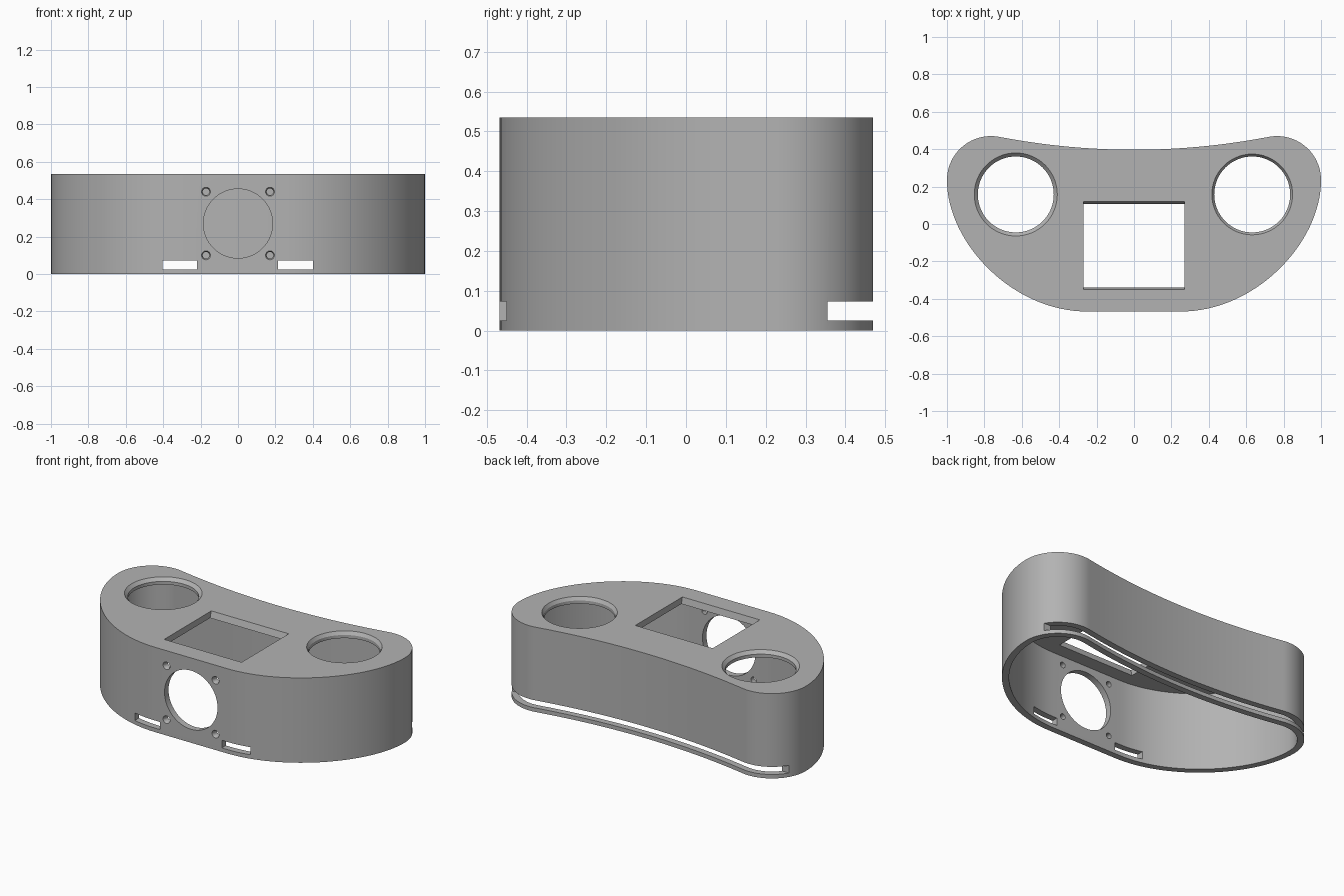
import bpy, bmesh, math
from mathutils import Vector, Matrix

if "Cube" in bpy.data.objects:
    bpy.data.objects.remove(bpy.data.objects["Cube"])

HEIGHT, WALL = 0.535, 0.04

grey = bpy.data.materials.new("plain grey")
grey.use_nodes = True
grey.diffuse_color = (0.45, 0.45, 0.45, 1)
grey.node_tree.nodes["Principled BSDF"].inputs["Base Color"].default_value = (0.45, 0.45, 0.45, 1)


def loft(name, rings, matrix=Matrix()):
    """Closed solid through a stack of (outline, height) rings."""
    bm = bmesh.new()
    loops = [[bm.verts.new((x, y, z)) for x, y in pts] for pts, z in rings]
    n = len(loops[0])
    for a, b in zip(loops, loops[1:]):
        for i in range(n):
            j = (i + 1) % n
            bm.faces.new((a[i], a[j], b[j], b[i]))
    bm.faces.new(loops[0][::-1])
    bm.faces.new(loops[-1])
    bm.transform(matrix)
    bmesh.ops.recalc_face_normals(bm, faces=bm.faces)
    mesh = bpy.data.meshes.new(name)
    bm.to_mesh(mesh)
    bm.free()
    mesh.materials.append(grey)
    obj = bpy.data.objects.new(name, mesh)
    bpy.context.collection.objects.link(obj)
    return obj


def circle(r, n=64):
    return [(r * math.cos(i * math.tau / n), r * math.sin(i * math.tau / n)) for i in range(n)]


def rect(x0, x1, y0, y1):
    return [(x0, y0), (x1, y0), (x1, y1), (x0, y1)]


def half_outline():
    """Right half, from front centre round to back centre."""
    p = [Vector(v) for v in ((0.25, -0.468), (0.65, -0.468), (1, -0.1), (1, 0.235))]
    pts = []
    for i in range(33):
        t = i / 32
        s = 1 - t
        pts.append(p[0] * s**3 + p[1] * 3 * s * s * t + p[2] * 3 * s * t * t + p[3] * t**3)
    for i in range(1, 25):
        a = math.radians(102) * i / 24
        pts.append(Vector((0.765 + 0.235 * math.cos(a), 0.235 + 0.235 * math.sin(a))))
    for i in range(1, 17):
        x = 0.716 * (1 - i / 16)
        pts.append(Vector((x, 0.397 + 0.133 * x * x)))
    return pts


def inset(pts, d):
    out = []
    for i, p in enumerate(pts):
        t = (pts[(i + 1) % len(pts)] - pts[i - 1]).normalized()
        out.append(p + Vector((-t.y, t.x)) * d)
    return out


half = half_outline()
outline = half + [Vector((-p.x, p.y)) for p in reversed(half[:-1])]

# Main body
shell = loft("housing_shell", [(outline, 0), (outline, HEIGHT)])

# Hollow interior, open underneath
cutters = [loft("interior", [(inset(outline, WALL), -0.1), (inset(outline, WALL), HEIGHT - WALL)])]

# Two round top openings with chamfered rims
for side, rim in ((-1, 0.222), (1, 0.216)):
    cutters.append(loft("round_opening", [
        (circle(0.203), HEIGHT - 0.1), (circle(0.203), HEIGHT - 0.02),
        (circle(rim), HEIGHT), (circle(rim), HEIGHT + 0.05)],
        Matrix.Translation((side * 0.632, 0.158, 0))))

# Rectangular top window with sloped front and back edges
low, high = rect(-0.27, 0.27, -0.34, 0.107), rect(-0.27, 0.27, -0.35, 0.12)
cutters.append(loft("top_window", [
    (low, HEIGHT - 0.1), (low, HEIGHT - WALL), (high, HEIGHT), (high, HEIGHT + 0.05)]))

# Front round opening and four countersunk screw holes
def facing_front(x, z):
    return Matrix.Translation((x, -0.468, z)) @ Matrix.Rotation(math.pi / 2, 4, 'X')

cutters.append(loft("front_opening", [(circle(0.185), -0.1), (circle(0.185), 0.1)],
                    facing_front(0, 0.27)))
for x in (-0.171, 0.171):
    for z in (0.1, 0.44):
        cutters.append(loft("screw_hole", [
            (circle(0.018, 24), -0.1), (circle(0.018, 24), -0.012),
            (circle(0.024, 24), 0), (circle(0.024, 24), 0.05)], facing_front(x, z)))

# Front slots, and the long slot round the back
for x0, x1 in ((-0.405, -0.218), (0.215, 0.402)):
    slot = rect(x0, x1, -0.6, -0.36)
    cutters.append(loft("front_slot", [(slot, 0.025), (slot, 0.073)]))
slot = rect(-1.2, 1.2, 0.355, 0.7)
cutters.append(loft("back_slot", [(slot, 0.025), (slot, 0.073)]))

bpy.context.view_layer.objects.active = shell
for c in cutters:
    c.hide_render = True
    mod = shell.modifiers.new(c.name, 'BOOLEAN')
    mod.operation, mod.solver, mod.object = 'DIFFERENCE', 'EXACT', c
    bpy.ops.object.modifier_apply(modifier=mod.name)
    bpy.data.objects.remove(c)

bpy.ops.object.select_all(action='DESELECT')
shell.select_set(True)
bpy.ops.object.shade_smooth_by_angle(angle=math.radians(30))
